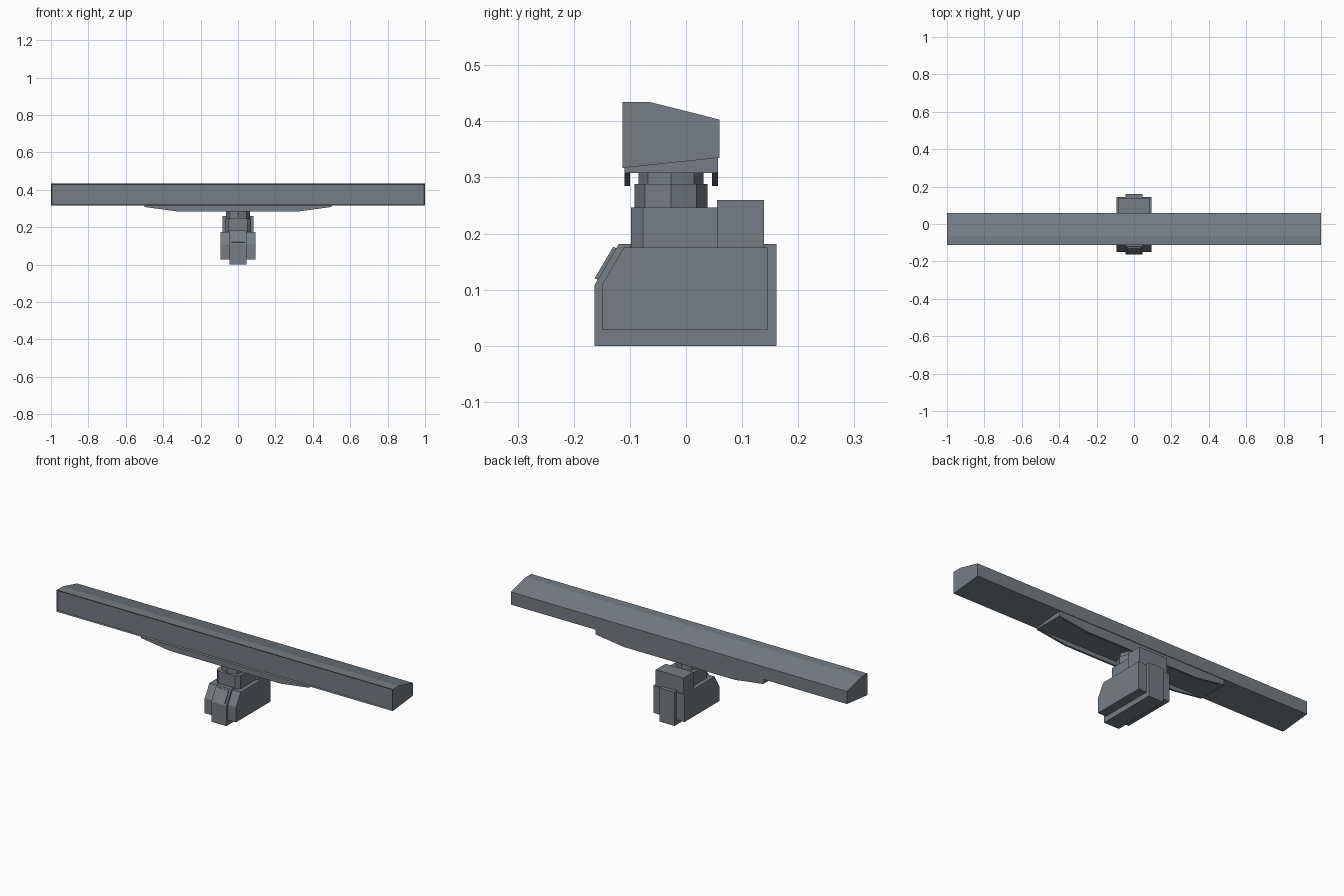
import bpy, bmesh, math
from mathutils import Vector

if "Cube" in bpy.data.objects:
    bpy.data.objects.remove(bpy.data.objects["Cube"])

grey = bpy.data.materials.new("slate_grey")
grey.diffuse_color = (0.18, 0.205, 0.23, 1)
grey.use_nodes = True
grey.node_tree.nodes["Principled BSDF"].inputs["Base Color"].default_value = grey.diffuse_color


def prism(name, pts, lo, hi, axis):
    """Extrude a closed outline along an axis: 'x' takes (y,z), 'y' (x,z), 'z' (x,y)."""
    place = {'x': lambda a, b, t: (t, a, b),
             'y': lambda a, b, t: (a, t, b),
             'z': lambda a, b, t: (a, b, t)}[axis]
    bm = bmesh.new()
    face = bm.faces.new([bm.verts.new(place(a, b, lo)) for a, b in pts])
    ext = bmesh.ops.extrude_face_region(bm, geom=[face])
    moved = [v for v in ext["geom"] if isinstance(v, bmesh.types.BMVert)]
    bmesh.ops.translate(bm, verts=moved, vec=Vector(place(0, 0, hi - lo)))
    bmesh.ops.recalc_face_normals(bm, faces=bm.faces[:])
    me = bpy.data.meshes.new(name)
    bm.to_mesh(me)
    bm.free()
    me.materials.append(grey)
    ob = bpy.data.objects.new(name, me)
    bpy.context.collection.objects.link(ob)
    return ob


def rect(a0, a1, b0, b1):
    return [(a0, b0), (a1, b0), (a1, b1), (a0, b1)]


def octagon(r, cy):
    return [(r * math.cos(i * math.pi / 4), cy + r * math.sin(i * math.pi / 4)) for i in range(8)]


# Antenna bar with a recessed front panel
bar = prism("antenna_bar", [(-0.113, 0.317), (0.06, 0.335), (0.06, 0.403),
                            (-0.063, 0.434), (-0.113, 0.434)], -1, 1, 'x')
bm = bmesh.new()
bm.from_mesh(bar.data)
front = [f for f in bm.faces if f.normal.y < -0.9]
bmesh.ops.inset_region(bm, faces=front, thickness=0.007, depth=0)
bmesh.ops.translate(bm, verts=front[0].verts[:], vec=(0, 0.005, 0))
bm.to_mesh(bar.data)
bm.free()

# Bracket under the bar: plate, hidden wedge up to the bar, and two skirts
prism("bracket_plate", [(-0.11, 0.308), (0.057, 0.308), (0.057, 0.336),
                        (-0.11, 0.319)], -0.5, 0.5, 'x')
skirt = [(-0.5, 0.308), (-0.33, 0.285), (0.33, 0.285), (0.5, 0.308)]
prism("bracket_skirt_front", skirt, -0.11, -0.1, 'y')
prism("bracket_skirt_back", skirt, 0.046, 0.057, 'y')

# Octagonal turning neck
prism("neck_upper", octagon(0.058, -0.027), 0.286, 0.31, 'z')
prism("neck_lower", octagon(0.065, -0.027), 0.24, 0.288, 'z')

# Collar with chamfered front corners, and motor box behind it
prism("collar", [(-0.07, 0.06), (-0.07, -0.077), (-0.05, -0.098),
                 (0.05, -0.098), (0.07, -0.077), (0.07, 0.06)], 0.17, 0.246, 'z')
prism("motor_box", rect(-0.083, 0.083, 0.055, 0.139), 0.17, 0.26, 'z')

# Base housing: narrow core, wider body, sloped front plate
prism("base_core", [(-0.163, 0), (0.161, 0), (0.161, 0.181), (-0.12, 0.181),
                    (-0.163, 0.108)], -0.045, 0.045, 'x')
prism("base_body", [(-0.15, 0.028), (0.145, 0.028), (0.145, 0.175), (-0.111, 0.175),
                    (-0.15, 0.108)], -0.093, 0.093, 'x')
prism("front_plate", [(-0.157, 0.118), (-0.124, 0.174), (-0.13, 0.176),
                      (-0.163, 0.12)], -0.035, 0.035, 'x')
